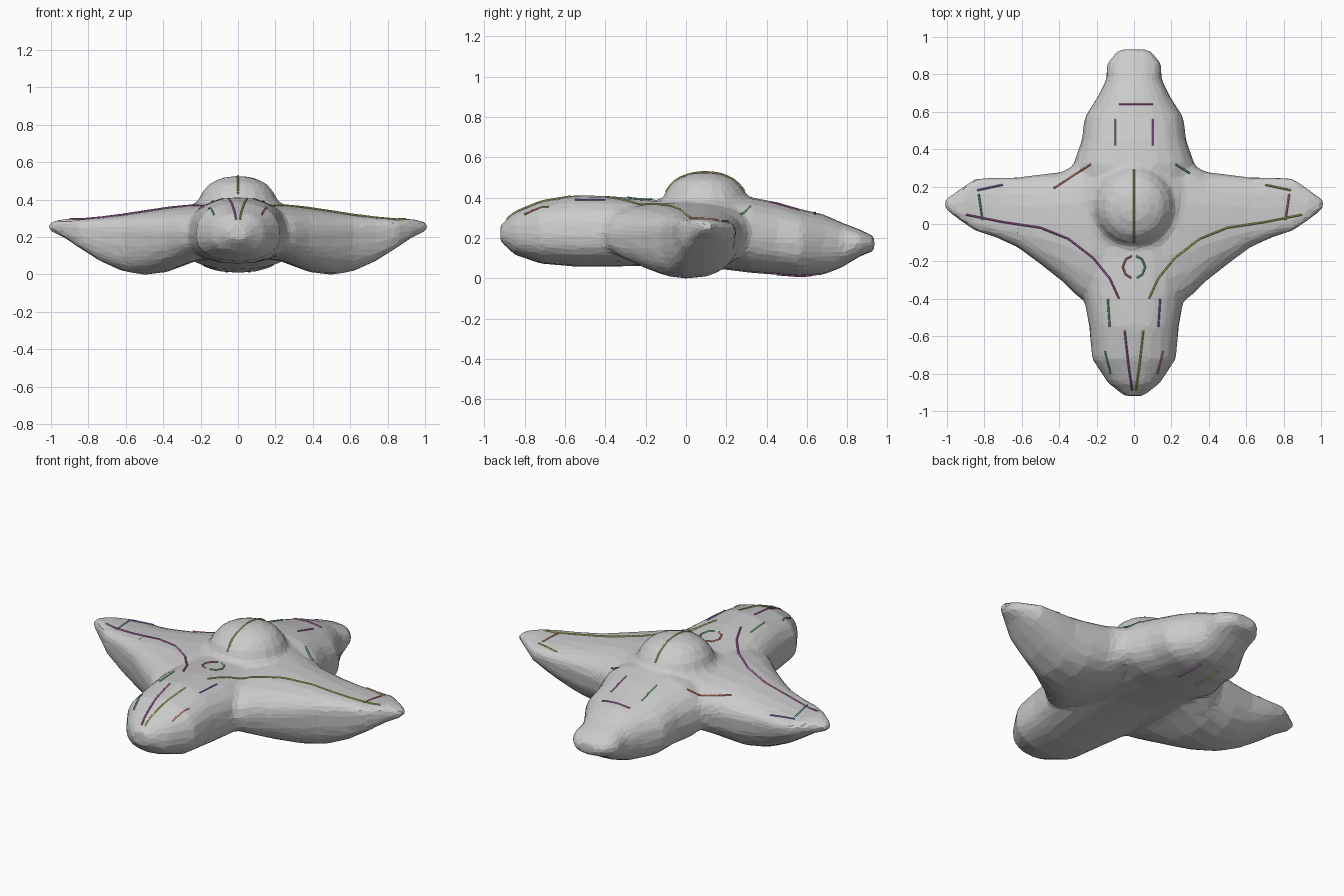
import bpy, bmesh, math
from mathutils import Vector
from mathutils.bvhtree import BVHTree

if "Cube" in bpy.data.objects:
    bpy.data.objects.remove(bpy.data.objects["Cube"])

SIDES = 20


def section(bm, place, mid, lo, hi, zb, zm, zt):
    """Ring of four quarter-ellipses: wide point zm, lowest point at mid."""
    ring = []
    for i in range(SIDES):
        a = 2 * math.pi * i / SIDES
        c, s = math.cos(a), math.sin(a)
        c = math.copysign(abs(c) ** 0.85, c)
        s = math.copysign(abs(s) ** 0.85, s)
        w = mid + c * ((hi - mid) if c > 0 else (mid - lo))
        z = zm + s * ((zt - zm) if s > 0 else (zm - zb))
        ring.append(bm.verts.new(place(w, z)))
    return ring


def loft(bm, rings):
    for r0, r1 in zip(rings, rings[1:]):
        for i in range(SIDES):
            j = (i + 1) % SIDES
            bm.faces.new((r0[i], r0[j], r1[j], r1[i]))
    bm.faces.new(rings[0])
    bm.faces.new(rings[-1])


bm = bmesh.new()

# front-to-back body: y, half width, bottom, widest height, top
spine = [(-.92, .05, .19, .23, .27), (-.85, .14, .125, .22, .335),
         (-.72, .225, .08, .22, .39), (-.55, .24, .065, .22, .42),
         (-.38, .27, .065, .22, .415), (-.2, .28, .07, .22, .40),
         (0, .28, .07, .22, .39), (.2, .30, .05, .22, .41),
         (.32, .325, .035, .2, .41), (.45, .28, .025, .19, .385),
         (.57, .265, .015, .18, .35), (.68, .195, .025, .17, .325),
         (.77, .15, .06, .17, .285), (.86, .145, .115, .18, .25),
         (.935, .08, .145, .18, .215)]
loft(bm, [section(bm, lambda w, z, y=y: (w, y, z), 0, -h, h, zb, zm, zt)
          for y, h, zb, zm, zt in spine])

# side arms: x, front edge, back edge, bottom, widest height, top
arm = [(.1, -.45, .34, .09, .23, .38), (.22, -.44, .34, .08, .23, .385),
       (.3, -.39, .33, .05, .23, .375), (.38, -.31, .28, .02, .23, .365),
       (.5, -.215, .265, .005, .23, .345), (.62, -.125, .25, .025, .24, .325),
       (.74, -.07, .25, .08, .25, .31), (.85, -.035, .245, .15, .26, .30),
       (.93, .02, .19, .205, .265, .305), (1.01, .08, .13, .24, .265, .285)]
for side in (1, -1):
    loft(bm, [section(bm, lambda w, z, x=x: (side * x, w, z),
                      max(lo + .03, .01) if x > .8 else .0, lo, hi, zb, zm, zt)
              for x, lo, hi, zb, zm, zt in arm])

# central dome and its collar
profile = [(.30, .30), (.27, .37), (.215, .395), (.195, .445), (.15, .495), (.08, .525), (.02, .533)]
rings = []
for r, z in profile:
    rings.append([bm.verts.new((r * math.cos(2 * math.pi * (i + .5) / SIDES),
                                .095 + r * math.sin(2 * math.pi * (i + .5) / SIDES), z))
                  for i in range(SIDES)])
loft(bm, rings)
bmesh.ops.recalc_face_normals(bm, faces=bm.faces)

mesh = bpy.data.meshes.new("raw_body")
bm.to_mesh(mesh)
bm.free()
raw = bpy.data.objects.new("raw_body", mesh)
bpy.context.collection.objects.link(raw)

# fuse the lobes, soften the joins, reduce to faceted planes
fuse = raw.modifiers.new("fuse", 'REMESH')
fuse.mode = 'VOXEL'
fuse.voxel_size = .018
soft = raw.modifiers.new("soften", 'SMOOTH')
soft.factor, soft.iterations = .5, 4
cut = raw.modifiers.new("facets", 'DECIMATE')
cut.ratio = .09
dg = bpy.context.evaluated_depsgraph_get()
final = bpy.data.meshes.new_from_object(raw.evaluated_get(dg))
final.name = "hull"
for p in final.polygons:
    p.use_smooth = False
# settle exactly on the ground
low = min(v.co.z for v in final.vertices)
for v in final.vertices:
    v.co.z -= low
hull = bpy.data.objects.new("hull", final)
bpy.context.collection.objects.link(hull)
bpy.data.objects.remove(raw)
tree = BVHTree.FromPolygons([v.co for v in final.vertices],
                            [tuple(p.vertices) for p in final.polygons])


def paint(name, rgb):
    m = bpy.data.materials.new(name)
    m.diffuse_color = (*rgb, 1)
    m.use_nodes = True
    m.node_tree.nodes["Principled BSDF"].inputs["Base Color"].default_value = m.diffuse_color
    return m


purple, lime = paint("purple", (.55, .15, .5)), paint("lime", (.55, .65, .15))
blue, red = paint("blue", (.25, .2, .65)), paint("red", (.75, .25, .2))
green, teal = paint("green", (.2, .65, .25)), paint("teal", (.15, .5, .55))
gold = paint("gold", (.65, .5, .15))


def seam(name, pts, mat, below=False):
    """Thin raised line laid over the hull along an x, y path."""
    path = []
    for a, b in zip(pts, pts[1:]):
        n = max(2, int((Vector(b) - Vector(a)).length / .025))
        path += [Vector(a).lerp(Vector(b), k / n) for k in range(n)]
    path.append(Vector(pts[-1]))
    up = -1 if below else 1
    hits = [tree.ray_cast(Vector((p.x, p.y, up * 2)), Vector((0, 0, -up)))[0] for p in path]
    hits = [h for h in hits if h]
    if len(hits) < 2:
        return
    cu = bpy.data.curves.new(name, 'CURVE')
    cu.dimensions = '3D'
    cu.bevel_depth, cu.bevel_resolution = .005, 0
    sp = cu.splines.new('POLY')
    sp.points.add(len(hits) - 1)
    for q, h in zip(sp.points, hits):
        q.co = (h.x, h.y, max(h.z + up * .002, .005), 1)
    cu.materials.append(mat)
    bpy.context.collection.objects.link(bpy.data.objects.new(name, cu))


# mirrored surface lines: name, path, right colour, left colour
lines = [("shoulder_line", [(.08, -.4), (.13, -.29), (.22, -.18), (.35, -.08), (.5, -.02), (.7, .01), (.9, .05)], lime, purple),
         ("nose_line", [(.05, -.57), (.03, -.75), (.01, -.89)], lime, purple),
         ("flank_line", [(.14, -.4), (.13, -.55)], blue, green),
         ("cheek_line", [(.155, -.68), (.125, -.8)], red, teal),
         ("arm_back_line", [(.7, .21), (.84, .18)], gold, blue),
         ("arm_cross_line", [(.83, .16), (.81, .02)], red, teal),
         ("tail_line", [(.1, .42), (.1, .56)], purple, green)]
for name, pts, right, left in lines:
    seam(name + "_right", pts, right)
    seam(name + "_left", [(-x, y) for x, y in pts], left)

# lines on one side or the middle
seam("dome_ridge", [(0, -.1), (0, .29)], gold)
seam("rear_shoulder_left", [(-.23, .32), (-.43, .19)], red)
seam("rear_shoulder_right", [(.22, .32), (.3, .27)], green)
seam("tail_cross_line", [(-.08, .64), (.1, .64)], purple)
for side, mat in ((1, green), (-1, red)):
    seam("port_ring", [(side * .06 * math.sin(a), -.23 + .06 * math.cos(a))
                       for a in (.2, .8, 1.57, 2.3, 2.9)], mat)
    seam("belly_line", [(side * .06, .45), (side * .06, .63)], purple if side > 0 else lime, True)
